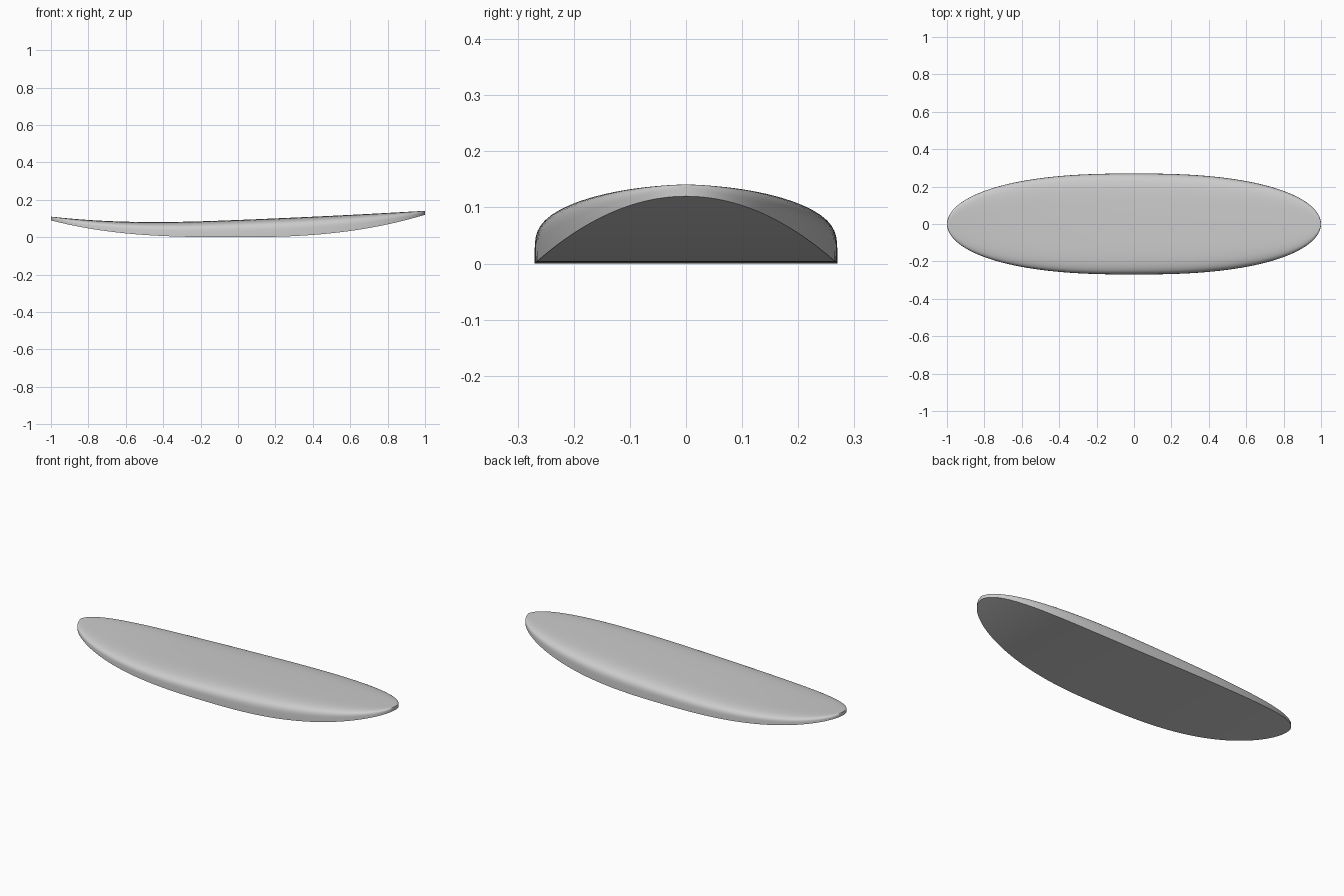
import bpy, bmesh, math

if "Cube" in bpy.data.objects:
    bpy.data.objects.remove(bpy.data.objects["Cube"])

STATIONS, RING, BOX = 72, 32, 4.8   # lengthwise sections, points over the deck, rail squareness


def half_width(x):
    return 0.27 * max(0.0, 1 - abs(x) ** 2.5) ** 0.5


def bottom(x):
    return 0.12 * x ** 2.5 if x > 0 else 0.09 * abs(x) ** 2.9


def deck(x):
    curve = 0.009 * x * x if x > 0 else 0.058 * abs(x) ** 2.65
    return 0.092 + 0.04 * x + curve


def spow(v, p):
    return math.copysign(abs(v) ** p, v)


# Board: flat-bottomed, round-railed sections lofted from tail to nose
bm = bmesh.new()
rows = []
for i in range(STATIONS + 1):
    x = -math.cos(math.pi * i / STATIONS)
    w, b, d = half_width(x), bottom(x), deck(x)
    row = []
    for j in range(RING + 1):
        a = math.pi * j / RING
        u = 0.0 if 2 * j == RING else spow(math.cos(a), 2 / BOX)
        v = 0.0 if j in (0, RING) else math.sin(a) ** (2 / BOX)
        row.append(bm.verts.new((x, w * u, b + (d - b) * v)))
    rows.append(row)

for r, s in zip(rows, rows[1:]):
    for j in range(RING):
        bm.faces.new((r[j], s[j], s[j + 1], r[j + 1]))
    # flat underside strip
    bm.faces.new((r[RING], s[RING], s[0], r[0]))

bmesh.ops.remove_doubles(bm, verts=bm.verts, dist=1e-5)
bmesh.ops.recalc_face_normals(bm, faces=bm.faces)
mesh = bpy.data.meshes.new("board")
bm.to_mesh(mesh)
bm.free()
board = bpy.data.objects.new("board", mesh)
bpy.context.collection.objects.link(board)

# Smooth deck with a crisp bottom edge
bpy.context.view_layer.objects.active = board
board.select_set(True)
bpy.ops.object.shade_smooth_by_angle(angle=math.radians(40))
